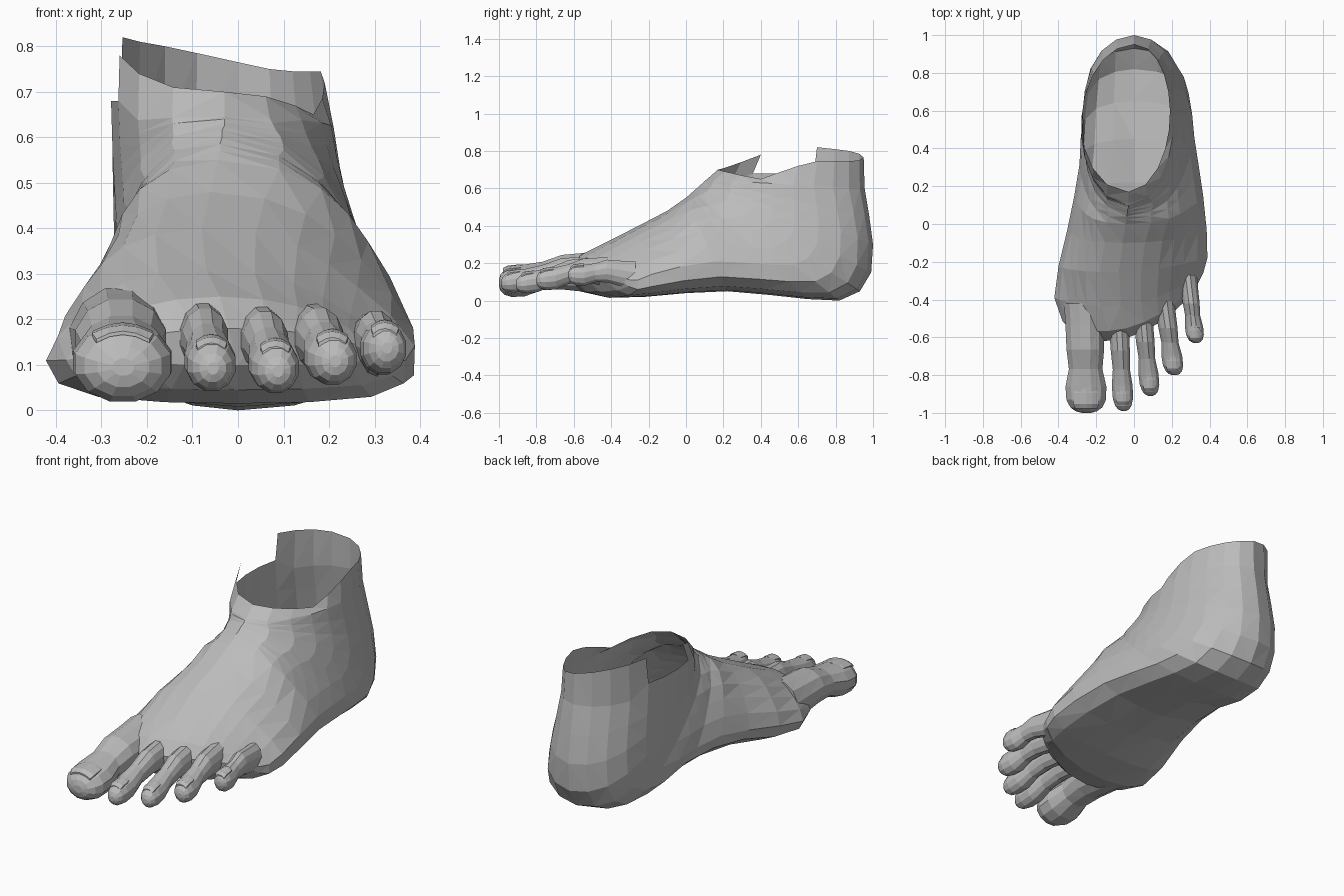
import bpy, bmesh, math
from mathutils import Vector

if "Cube" in bpy.data.objects:
    bpy.data.objects.remove(bpy.data.objects["Cube"])

skin = bpy.data.materials.new("grey_skin")
skin.diffuse_color = (0.5, 0.5, 0.5, 1)
skin.use_nodes = True
skin.node_tree.nodes["Principled BSDF"].inputs["Base Color"].default_value = skin.diffuse_color


def loft(name, rings, cap_start=True, cap_end=True, skip=()):
    """Skin a list of equal-length closed rings; skip holds (row, column) gaps."""
    bm = bmesh.new()
    rows = [[bm.verts.new(p) for p in r] for r in rings]
    n = len(rows[0])
    for i in range(len(rows) - 1):
        for j in range(n):
            if (i, j) not in skip:
                k = (j + 1) % n
                bm.faces.new((rows[i][j], rows[i][k], rows[i + 1][k], rows[i + 1][j]))
    if cap_start:
        bm.faces.new(rows[0][::-1])
    if cap_end:
        bm.faces.new(rows[-1])
    bmesh.ops.recalc_face_normals(bm, faces=bm.faces)
    bmesh.ops.triangulate(bm, faces=bm.faces)
    me = bpy.data.meshes.new(name)
    bm.to_mesh(me)
    bm.free()
    me.materials.append(skin)
    ob = bpy.data.objects.new(name, me)
    bpy.context.collection.objects.link(ob)
    return ob


# Foot body: rings run from upright at the ball to level at the ankle.
# Half section from top to bottom (position, width): arch for the foot, oval for the ankle
arch = [(0, 0), (.03, .25), (.1, .45), (.2, .6), (.33, .74), (.5, .9),
        (.68, 1), (.85, .96), (.95, .76), (.99, .4), (1, 0)]
oval = [(s, 2 * math.sqrt(s * (1 - s)))
        for s in (0, .05, .16, .295, .42, .55, .68, .8, .9, .97, 1)]

# top y, top z, bottom y, bottom z, left width, right width, top x shift, skew, oval blend
stations = [
    (-.59, .18, -.58, .10, .29, .32, -.02, .36, 0),
    (-.54, .25, -.53, .045, .365, .36, -.04, .33, 0),
    (-.42, .31, -.41, .015, .40, .39, -.07, .2, 0),
    (-.25, .40, -.22, .02, .375, .415, -.08, .06, 0),
    (-.10, .48, 0, .04, .335, .405, -.06, 0, 0),
    (0, .55, .22, .05, .305, .385, -.045, 0, .1),
    (.023, .57, .45, .03, .28, .36, -.04, 0, .15),
    (.04, .585, .65, .008, .275, .34, -.04, 0, .25),
    (.057, .60, .82, .0, .265, .33, -.035, 0, .4),
    (.074, .615, .93, .05, .265, .31, -.035, 0, .55),
    (.085, .625, .99, .15, .265, .285, -.03, 0, .7),
    (.093, .632, 1.0, .30, .265, .26, -.03, 0, .8),
    (.10, .64, .98, .45, .265, .24, -.03, 0, .9),
    (.108, .645, .955, .60, .265, .225, -.03, 0, 1),
    (.17, .70, .95, .75, .262, .205, -.03, 0, 1),
]
# Uneven torn rim heights, from the front of the ankle round to the back
rim_right = [.70, .69, .67, .65, .685, .72, .745, .745, .745, .75, .765]
rim_left = [.70, .71, .74, .78, .69, .69, .82, .81, .80, .785, .765]


def station_ring(row, st):
    ty, tz, by, bz, xl, xr, tx, skew, f = st
    pts = []
    # the instep is rounder than the sole on the tilted rings
    f_top = min(1, f + .5) if row > 4 else f + .06 * row
    for j in range(20):
        left = j > 10
        k = 20 - j if left else j
        g = f_top + (f - f_top) * min(1, k / 7)
        s = arch[k][0] * (1 - g) + oval[k][0] * g
        w = arch[k][1] * (1 - g) + oval[k][1] * g
        x = tx * (1 - s) + w * (-xl if left else xr)
        z = tz + (bz - tz) * s
        if row == len(stations) - 1:
            z = (rim_left if left else rim_right)[k]
        elif row == len(stations) - 2 and left and 3 <= k <= 6:
            z = .68
        # raised inner arch of the sole
        if left and k in (7, 8, 9) and 4 <= row <= 6:
            z += .025
        # toe line curves back towards the little toe
        pts.append((x, ty + (by - ty) * s + skew * (x + 3 * x * x), z))
    return pts


last = len(stations) - 2
loft("foot_body", [station_ring(i, s) for i, s in enumerate(stations)],
     cap_end=False, skip={(last, 14), (last, 15), (last, 16)})

# Toes: along position, size, lift of the knuckle
toe_profile = [(0, 1.0, 0), (.2, .95, .012), (.42, .92, .025), (.6, .82, .015),
               (.76, 1.0, 0), (.88, .97, 0), (.95, .78, 0), (.985, .52, 0), (1, .22, 0)]


def toe(name, base, tip, w, h):
    base, tip = Vector(base), Vector(tip)
    rings = []
    for t, s, lift in toe_profile:
        c = base.lerp(tip, t)
        hs = h * s * (1 + .4 * max(0, 1 - t / .76))
        rings.append([(c.x + w * s * math.cos(a), c.y, c.z + lift + hs * math.sin(a))
                      for a in (2 * math.pi * (i + .5) / 12 for i in range(12))])
    loft(name, rings)
    # Nail: thin curved plate lying on the tip
    c = base.lerp(tip, .88)
    nail = []
    for y, z, s in ((.05, .006, .5), (.03, .005, .58), (-.02, -.001, .6), (-.04, -.014, .52)):
        ring = []
        for d, order in ((.002, 1), (-.006, -1)):
            for u in (-1, -.5, 0, .5, 1)[::order]:
                ring.append((c.x + u * w * s, c.y + y * h / .075,
                             c.z + h * (.96 - .2 * u * u) + z + d))
        nail.append(ring)
    loft(name + "_nail", nail)


toe("big_toe", (-.262, -.42, .15), (-.252, -1.0, .095), .112, .088)
toe("second_toe", (-.085, -.44, .165), (-.055, -.99, .092), .057, .062)
toe("middle_toe", (.04, -.42, .16), (.088, -.91, .086), .055, .06)
toe("fourth_toe", (.155, -.37, .155), (.214, -.80, .108), .057, .061)
toe("little_toe", (.285, -.27, .13), (.328, -.63, .137), .05, .058)
